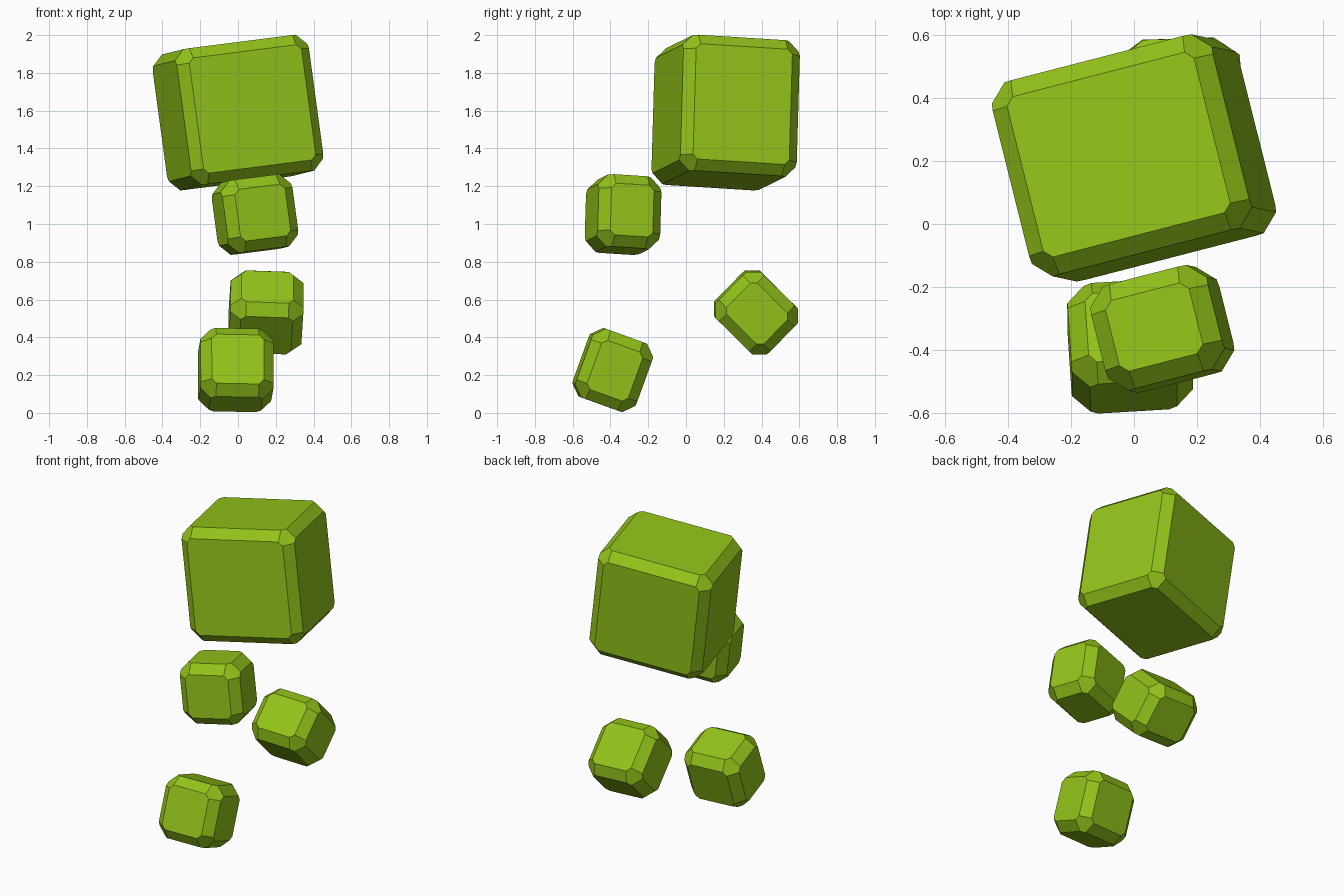
import bpy, bmesh, math
from itertools import permutations, product
from mathutils import Vector, Matrix

if "Cube" in bpy.data.objects:
    bpy.data.objects.remove(bpy.data.objects["Cube"])

CHAMFER, CORNER = 0.055, 0.025

green = bpy.data.materials.new("green")
green.diffuse_color = (0.29, 0.55, 0.01, 1)
green.use_nodes = True
green.node_tree.nodes["Principled BSDF"].inputs["Base Color"].default_value = green.diffuse_color


def block(name, centre, half, u, w):
    """Box with chamfered edges and clipped corners; u and w are its side and up axes."""
    bm = bmesh.new()
    insets = (0, CHAMFER, CHAMFER + CORNER)
    for signs in product((-1, 1), repeat=3):
        for inset in permutations(insets):
            bm.verts.new([s * (h - i) for s, h, i in zip(signs, half, inset)])
    bmesh.ops.convex_hull(bm, input=bm.verts)
    bmesh.ops.dissolve_limit(bm, angle_limit=math.radians(1), verts=bm.verts, edges=bm.edges)
    bmesh.ops.recalc_face_normals(bm, faces=bm.faces)
    mesh = bpy.data.meshes.new(name)
    bm.to_mesh(mesh)
    bm.free()
    mesh.materials.append(green)
    # orientation from the two axes
    u = Vector(u).normalized()
    v = Vector(w).cross(u).normalized()
    rot = Matrix((u, v, u.cross(v))).transposed().to_4x4()
    ob = bpy.data.objects.new(name, mesh)
    ob.matrix_world = Matrix.Translation(centre) @ rot
    bpy.context.collection.objects.link(ob)


SMALL = (0.193, 0.171, 0.193)
TILT = ((0.961, 0.248, 0.123), (-0.129, 0.03, 0.991))

# large block on top, one small block tilted like it, two loose ones below
block("large_block", (0, 0.21, 1.59), (0.364, 0.318, 0.363), *TILT)
block("upper_small_block", (0.09, -0.333, 1.05), SMALL, *TILT)
block("middle_small_block", (0.148, 0.37, 0.532), SMALL, (1, 0.03, -0.035), (0, -0.71, 0.70))
block("lower_small_block", (-0.012, -0.388, 0.227), SMALL, (1, 0.06, -0.02), (0, 0.34, 0.94))
